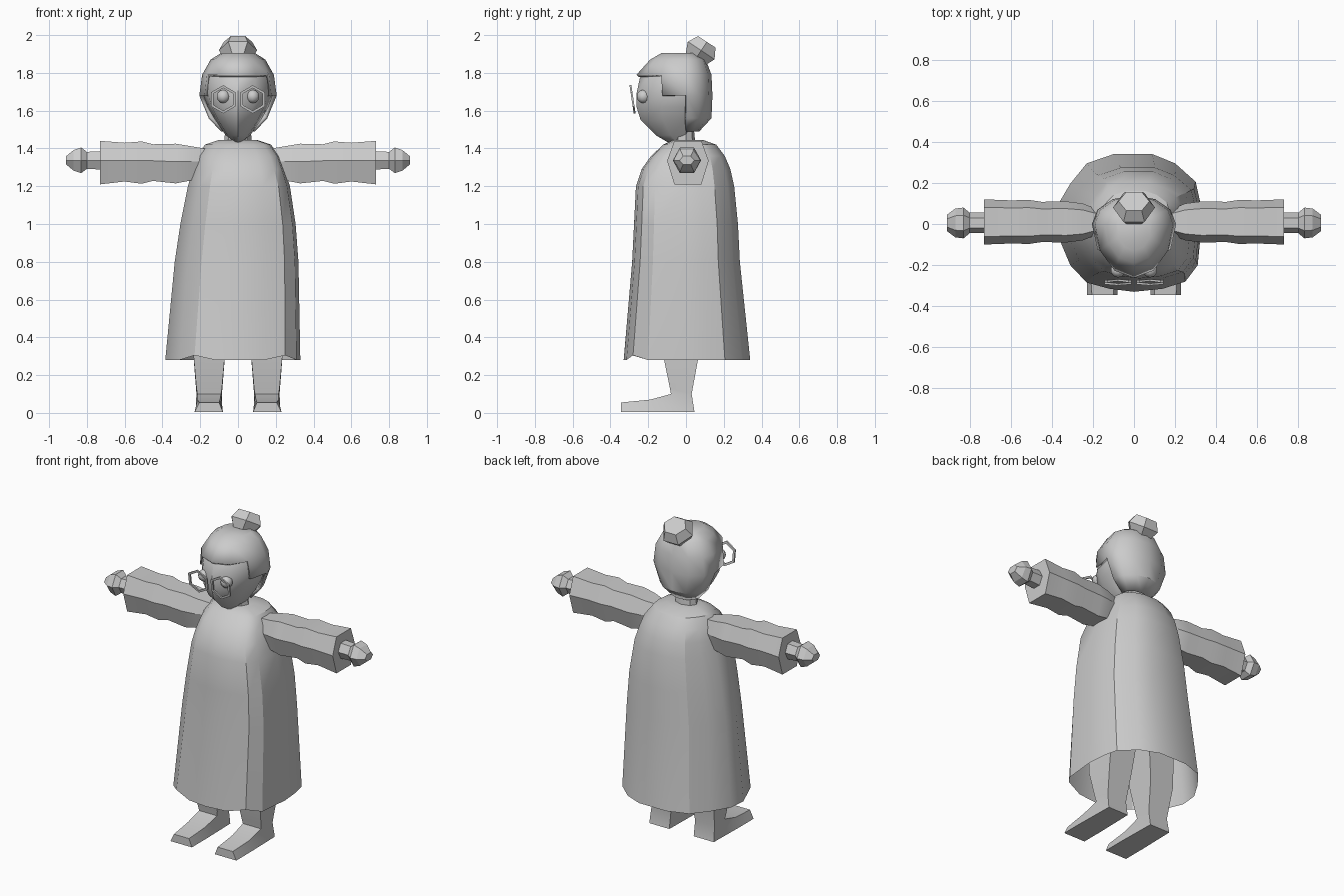
import bpy, bmesh, math
from mathutils import Vector

if "Cube" in bpy.data.objects:
    bpy.data.objects.remove(bpy.data.objects["Cube"])

grey = bpy.data.materials.new("plain_grey")
grey.diffuse_color = (0.6, 0.6, 0.6, 1)
grey.use_nodes = True
grey.node_tree.nodes["Principled BSDF"].inputs["Base Color"].default_value = grey.diffuse_color


def finish(name, bm, angle=30):
    bmesh.ops.recalc_face_normals(bm, faces=bm.faces[:])
    me = bpy.data.meshes.new(name)
    bm.to_mesh(me)
    bm.free()
    me.materials.append(grey)
    ob = bpy.data.objects.new(name, me)
    bpy.context.collection.objects.link(ob)
    if angle:
        bpy.ops.object.select_all(action='DESELECT')
        ob.select_set(True)
        bpy.context.view_layer.objects.active = ob
        bpy.ops.object.shade_smooth_by_angle(angle=math.radians(angle))
    return ob


def loft(name, rings, caps=(True, True), keep=None, angle=30):
    """Skin a row of closed rings; keep(ring, side) can drop faces."""
    bm = bmesh.new()
    vs = [[bm.verts.new(p) for p in r] for r in rings]
    n = len(rings[0])
    for i in range(len(rings) - 1):
        for k in range(n):
            if keep is None or keep(i, k):
                m = (k + 1) % n
                bm.faces.new((vs[i][k], vs[i][m], vs[i + 1][m], vs[i + 1][k]))
    if caps[0]:
        bm.faces.new(vs[0])
    if caps[1]:
        bm.faces.new(vs[-1])
    bmesh.ops.delete(bm, geom=[v for v in bm.verts if not v.link_faces], context='VERTS')
    return finish(name, bm, angle)


def oval(z, hw, front, back, n=12):
    """Horizontal ring, widest at y = 0, with separate front and back depth."""
    out = []
    for k in range(n):
        a = math.tau * k / n
        s = math.sin(a)
        out.append((hw * math.cos(a), s * back if s > 0 else -s * front, z))
    return out


# Robe: hem outline squeezed to the extents of each level
hem = [(0, -.33), (.14, -.315), (.25, -.28), (.31, -.2), (.33, 0), (.32, .12),
       (.3, .21), (.2, .3), (.09, .345), (-.1, .345), (-.23, .3), (-.31, .2),
       (-.375, .09), (-.385, -.02), (-.31, -.2), (-.23, -.285), (-.12, -.315)]
levels = [(.28, -.385, .33, -.33, .34), (.8, -.335, .32, -.285, .285),
          (1.0, -.305, .305, -.275, .275), (1.2, -.265, .275, -.265, .255),
          (1.29, -.24, .245, -.235, .235), (1.36, -.22, .22, -.185, .205),
          (1.42, -.175, .175, -.12, .16), (1.445, -.1, .1, -.07, .09)]
rings = []
for z, x0, x1, y0, y1 in levels:
    rings.append([(x0 + (x + .385) / .715 * (x1 - x0),
                   y0 + (y + .33) / .675 * (y1 - y0), z) for x, y in hem])
rings[0] = [(x, y, .305 if k in (2, 15) else z) for k, (x, y, z) in enumerate(rings[0])]
loft("robe", rings, caps=(False, True))

# Neck
loft("neck", [oval(1.42, .075, -.06, .05, 8), oval(1.52, .065, -.06, .04, 8)])

# Face
face = [(1.432, .025, -.095, -.02), (1.47, .065, -.16, 0), (1.55, .12, -.24, .05),
        (1.62, .16, -.262, .09), (1.69, .185, -.262, .11), (1.77, .18, -.245, .11),
        (1.84, .15, -.2, .09)]
loft("face", [oval(*f) for f in face], angle=40)

# Hair: fringe in front, short panels at the temples, long at the back
hair_levels = [(1.905, .09, -.13, .05), (1.87, .145, -.19, .105), (1.79, .19, -.262, .135),
               (1.68, .205, -.25, .14), (1.56, .155, -.2, .135), (1.49, .09, -.1, .07)]


def hair_keep(i, k):
    if i < 2 or k < 6:
        return True
    return i == 2 and k in (6, 11)


hair = loft("hair", [oval(*h) for h in hair_levels], caps=(True, False),
            keep=hair_keep, angle=35)
sol = hair.modifiers.new("thickness", 'SOLIDIFY')
sol.thickness = .018
sol.offset = -1

# Bun, tilted backward
axis = Vector((0, .55, .83))
side = Vector((0, .83, -.55))
bun = []
for d, rx, ry in ((0, .065, .063), (.055, .102, .088), (.11, .075, .057)):
    c = Vector((0, .05, 1.873)) + axis * d
    bun.append([c + Vector((rx * math.cos(math.tau * k / 6), 0, 0))
                + side * ry * 1.12 * math.sin(math.tau * k / 6) for k in range(6)])
loft("bun", bun, angle=25)

for s, tag in ((1, "left"), (-1, "right")):
    # Sleeve with a slightly wavy outline
    sleeve = []
    for x, top, bot, w in ((.15, 1.395, 1.25, .05), (.25, 1.412, 1.23, .09),
                           (.33, 1.425, 1.215, .1), (.45, 1.422, 1.228, .098),
                           (.51, 1.437, 1.213, .107), (.6, 1.43, 1.225, .105),
                           (.73, 1.44, 1.21, .11)):
        mid = (top + bot) / 2 + .01
        sleeve.append([(s * x, .01 + y * w, z) for y, z in
                       ((-.65, top), (.65, top), (1, mid), (.65, bot), (-.65, bot), (-1, mid))])
    loft(tag + "_sleeve", sleeve, angle=25)

    # Hand
    hand = []
    for x, w, h in ((.7, .05, .05), (.8, .05, .045), (.83, .075, .068),
                    (.87, .07, .055), (.91, .04, .022)):
        hand.append([(s * x, .005 + w * math.cos(math.tau * k / 6),
                      1.337 + h * 1.15 * math.sin(math.tau * k / 6)) for k in range(6)])
    loft(tag + "_hand", hand, angle=20)

    # Leg and shoe: each ring has a front/top edge and a back/bottom edge
    leg = []
    for fy, fz, f0, f1, by, bz, b0, b1 in (
            (-.345, .055, .1, .205, -.345, .005, .08, .23),
            (-.19, .07, .095, .215, -.2, .005, .08, .23),
            (-.08, .1, .09, .215, .045, .005, .085, .225),
            (-.085, .13, .085, .22, .03, .1, .085, .22),
            (-.12, .3, .07, .235, .065, .29, .07, .235),
            (-.14, .7, .02, .22, .1, .7, .02, .22)):
        leg.append([(s * f0, fy, fz), (s * f1, fy, fz), (s * b1, by, bz), (s * b0, by, bz)])
    loft(tag + "_leg", leg, angle=20)

    # Eye
    bm = bmesh.new()
    bmesh.ops.create_uvsphere(bm, u_segments=10, v_segments=6, radius=.036)
    bmesh.ops.translate(bm, verts=bm.verts, vec=(s * .078, -.225, 1.675))
    finish(tag + "_eye", bm, 60)

    # Spectacle rim: hexagonal ring, leaning forward at the top
    bm = bmesh.new()
    grid = []
    for k in range(6):
        a = math.tau * k / 6 + math.pi / 6
        row = []
        for r, dy in ((.075, 0), (.075, .01), (.06, .01), (.06, 0)):
            dz = r * math.sin(a)
            row.append(bm.verts.new((s * .078 + r * math.cos(a), -.288 - .15 * dz + dy, 1.66 + dz)))
        grid.append(row)
    for k in range(6):
        for j in range(4):
            a, b, i = grid[k], grid[(k + 1) % 6], (j + 1) % 4
            bm.faces.new((a[j], b[j], b[i], a[i]))
    finish(tag + "_rim", bm, 0)
